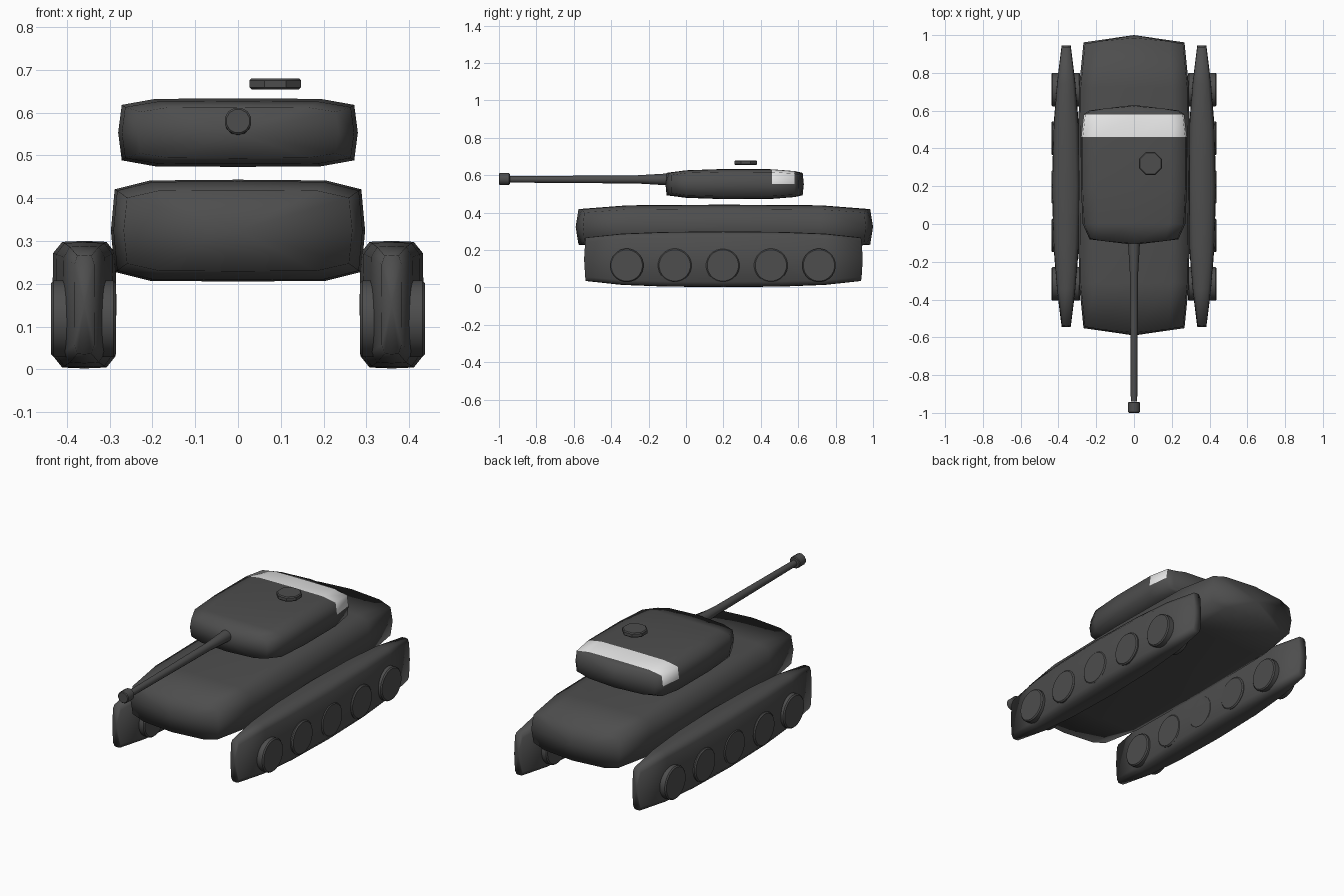
import bpy, bmesh, math
from mathutils import Matrix

old = bpy.data.objects.get("Cube")
if old:
    bpy.data.objects.remove(old)


def material(name, value):
    m = bpy.data.materials.new(name)
    m.use_nodes = True
    col = (value, value, value, 1)
    m.diffuse_color = col
    m.node_tree.nodes["Principled BSDF"].inputs["Base Color"].default_value = col
    return m


DARK = material("dark grey", 0.075)
LIGHT = material("light grey", 0.8)

# Quarter of the rounded cross-section, mirrored into a full ring
QUARTER = [(0, 1), (0.69, 0.985), (0.97, 0.81), (1, 0)]
HALF = QUARTER + [(x, -z) for x, z in QUARTER[-2::-1]]
RING = HALF + [(-x, z) for x, z in HALF[-2:0:-1]]


def finish(name, bm, mats=(DARK,), angle=None):
    bmesh.ops.recalc_face_normals(bm, faces=bm.faces)
    mesh = bpy.data.meshes.new(name)
    bm.to_mesh(mesh)
    bm.free()
    for m in mats:
        mesh.materials.append(m)
    ob = bpy.data.objects.new(name, mesh)
    bpy.context.collection.objects.link(ob)
    if angle is None:
        mesh.shade_smooth()
    else:
        bpy.ops.object.select_all(action='DESELECT')
        ob.select_set(True)
        bpy.context.view_layer.objects.active = ob
        bpy.ops.object.shade_smooth_by_angle(angle=math.radians(angle))
    return ob


def rounded_body(name, centre, half, stations, bulge, mats=(DARK,), band=None):
    """Loft the ring along y; stations are (v, x scale, z scale)."""
    bm = bmesh.new()

    def vert(x, v, z):
        return bm.verts.new([c + h * u for c, h, u in zip(centre, half, (x, v, z))])

    rings = []
    for i, (v, sx, sz) in enumerate(stations):
        ring = []
        for x, z in RING:
            x, z, w = x * sx, z * sz, v
            if i in (0, len(stations) - 1):
                w = math.copysign(1 - bulge[0] * x * x - bulge[1] * z * z, v)
            ring.append(vert(x, w, z))
        rings.append(ring)
    n = len(RING)
    for a, b in zip(rings, rings[1:]):
        for k in range(n):
            bm.faces.new((a[k], a[(k + 1) % n], b[(k + 1) % n], b[k]))
    for ring, v in ((rings[0], -1), (rings[-1], 1)):
        tip = vert(0, v, 0)
        for k in range(n):
            bm.faces.new((ring[k], ring[(k + 1) % n], tip))
    if band:
        for f in bm.faces:
            c = f.calc_center_median()
            if band[0] < c.y < band[1] and c.z > centre[2]:
                f.material_index = 1
    return finish(name, bm, mats)


def mirrored(stations):
    return [(-v, a, b) for v, a, b in stations] + [s for s in stations[::-1] if s[0]]


def disc(name, centre, radius, depth, sides, axis, bevel):
    bm = bmesh.new()
    bmesh.ops.create_cone(bm, cap_ends=True, segments=sides, radius1=radius,
                          radius2=radius, depth=depth)
    bmesh.ops.rotate(bm, verts=bm.verts, matrix=Matrix.Rotation(math.pi / sides, 3, 'Z'))
    rims = [e for e in bm.edges if abs(e.verts[0].co.z - e.verts[1].co.z) < 1e-4]
    bmesh.ops.bevel(bm, geom=rims, offset=bevel, segments=1, affect='EDGES')
    if axis != 'Z':
        turn = 'Y' if axis == 'X' else 'X'
        bmesh.ops.rotate(bm, verts=bm.verts, matrix=Matrix.Rotation(math.pi / 2, 3, turn))
    bmesh.ops.translate(bm, verts=bm.verts, vec=centre)
    return finish(name, bm, angle=35)


# Hull
rounded_body("hull", (0, 0.205, 0.324), (0.297, 0.795, 0.119),
             mirrored([(0.96, 0.9, 0.8), (0.65, 0.98, 0.97), (0, 1, 1)]), (0.06, 0.03))

# Turret with a pale band across its rear roof
rounded_body("turret", (0, 0.26, 0.553), (0.28, 0.37, 0.08),
             [(-0.94, 0.84, 0.75), (-0.7, 0.97, 0.92), (-0.2, 1, 1),
              (0.54, 1, 0.99), (0.865, 0.95, 0.87), (0.94, 0.84, 0.75)],
             (0.11, 0.03), (DARK, LIGHT), (0.47, 0.57))

# Hatch floating above the roof
disc("hatch", (0.087, 0.32, 0.667), 0.065, 0.026, 8, 'Z', 0.005)

# Gun barrel: (y, radius) profile revolved about its axis
bm = bmesh.new()
PROFILE = [(0.02, 0.032), (-0.11, 0.031), (-0.26, 0.022), (-0.94, 0.017)]
loops = []
for y, r in PROFILE:
    loops.append([bm.verts.new((r * math.cos(k * math.pi / 6), y,
                                0.578 + r * math.sin(k * math.pi / 6))) for k in range(12)])
for a, b in zip(loops, loops[1:]):
    for k in range(12):
        bm.faces.new((a[k], a[(k + 1) % 12], b[(k + 1) % 12], b[k]))
bm.faces.new(loops[0])
bm.faces.new(loops[-1])
finish("gun_barrel", bm, angle=40)
disc("muzzle", (0, -0.971, 0.58), 0.032, 0.058, 12, 'Y', 0.004)

# Tracks and road wheels on both sides
TRACK = mirrored([(0.99, 0.32, 0.78), (0.73, 0.66, 0.92), (0.42, 0.9, 0.98), (0, 1, 1)])
for side, s in (("left", 1), ("right", -1)):
    rounded_body(side + "_track", (s * 0.359, 0.2, 0.151), (0.075, 0.745, 0.149),
                 TRACK, (0, 0.02))
    for i in range(5):
        disc(f"{side}_wheel_{i + 1}", (s * 0.361, -0.317 + i * 0.257, 0.118),
             0.09, 0.152, 24, 'X', 0.006)
